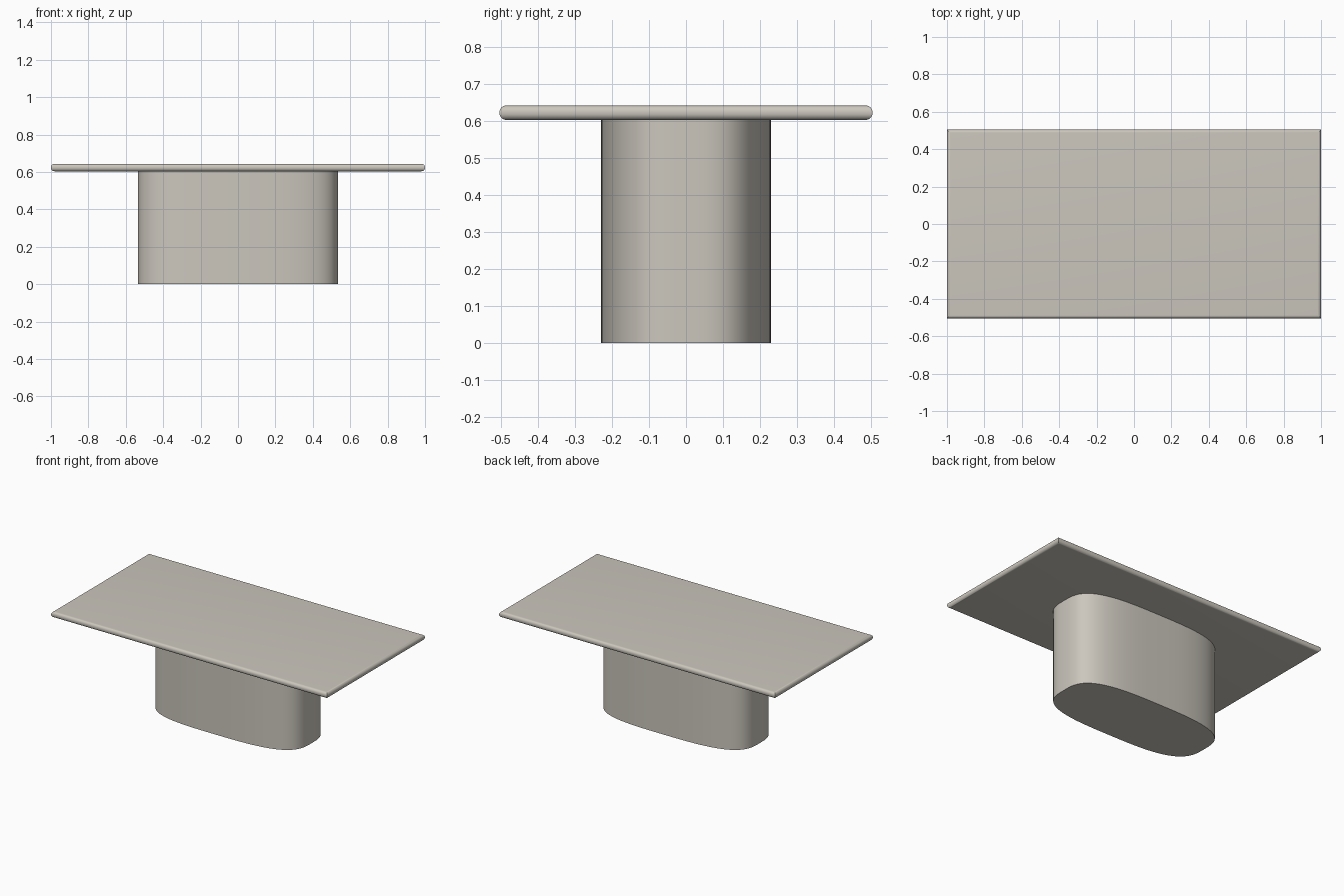
import bpy, bmesh, math

if "Cube" in bpy.data.objects:
    bpy.data.objects.remove(bpy.data.objects["Cube"])

mat = bpy.data.materials.new("warm_grey")
mat.diffuse_color = (0.60, 0.57, 0.51, 1)
mat.use_nodes = True
mat.node_tree.nodes["Principled BSDF"].inputs["Base Color"].default_value = mat.diffuse_color


def loft(name, rings):
    """Skin a stack of equal-length closed rings and cap both ends."""
    bm = bmesh.new()
    loops = [[bm.verts.new(p) for p in ring] for ring in rings]
    n = len(loops[0])
    for a, b in zip(loops, loops[1:]):
        for i in range(n):
            j = (i + 1) % n
            bm.faces.new((a[i], a[j], b[j], b[i]))
    bm.faces.new(loops[0][::-1])
    bm.faces.new(loops[-1])
    mesh = bpy.data.meshes.new(name)
    bm.to_mesh(mesh)
    bm.free()
    mesh.materials.append(mat)
    ob = bpy.data.objects.new(name, mesh)
    bpy.context.collection.objects.link(ob)
    bpy.ops.object.select_all(action='DESELECT')
    ob.select_set(True)
    bpy.context.view_layer.objects.active = ob
    bpy.ops.object.shade_smooth_by_angle(angle=math.radians(30))
    return ob


# Pedestal: vertical column with a superellipse cross-section
def pedestal_ring(z, a=0.535, b=0.23, power=3.2, n=96):
    ring = []
    for i in range(n):
        t = 2 * math.pi * i / n
        c, s = math.cos(t), math.sin(t)
        ring.append((math.copysign(a * abs(c) ** (2 / power), c),
                     math.copysign(b * abs(s) ** (2 / power), s), z))
    return ring


loft("pedestal", [pedestal_ring(0), pedestal_ring(0.606)])


# Table top: rectangle with rounded edges meeting in sharp mitred corners
def top_ring(inset, z):
    x, y = 1 - inset, 0.505 - inset
    return [(-x, -y, z), (x, -y, z), (x, y, z), (-x, y, z)]


R, Z0, Z1, STEPS = 0.018, 0.604, 0.643, 8
rings = []
for centre, start in ((Z0 + R, -90), (Z1 - R, 0)):
    for k in range(STEPS + 1):
        t = math.radians(start + 90 * k / STEPS)
        rings.append(top_ring(R * (1 - math.cos(t)), centre + R * math.sin(t)))
loft("table_top", rings)
